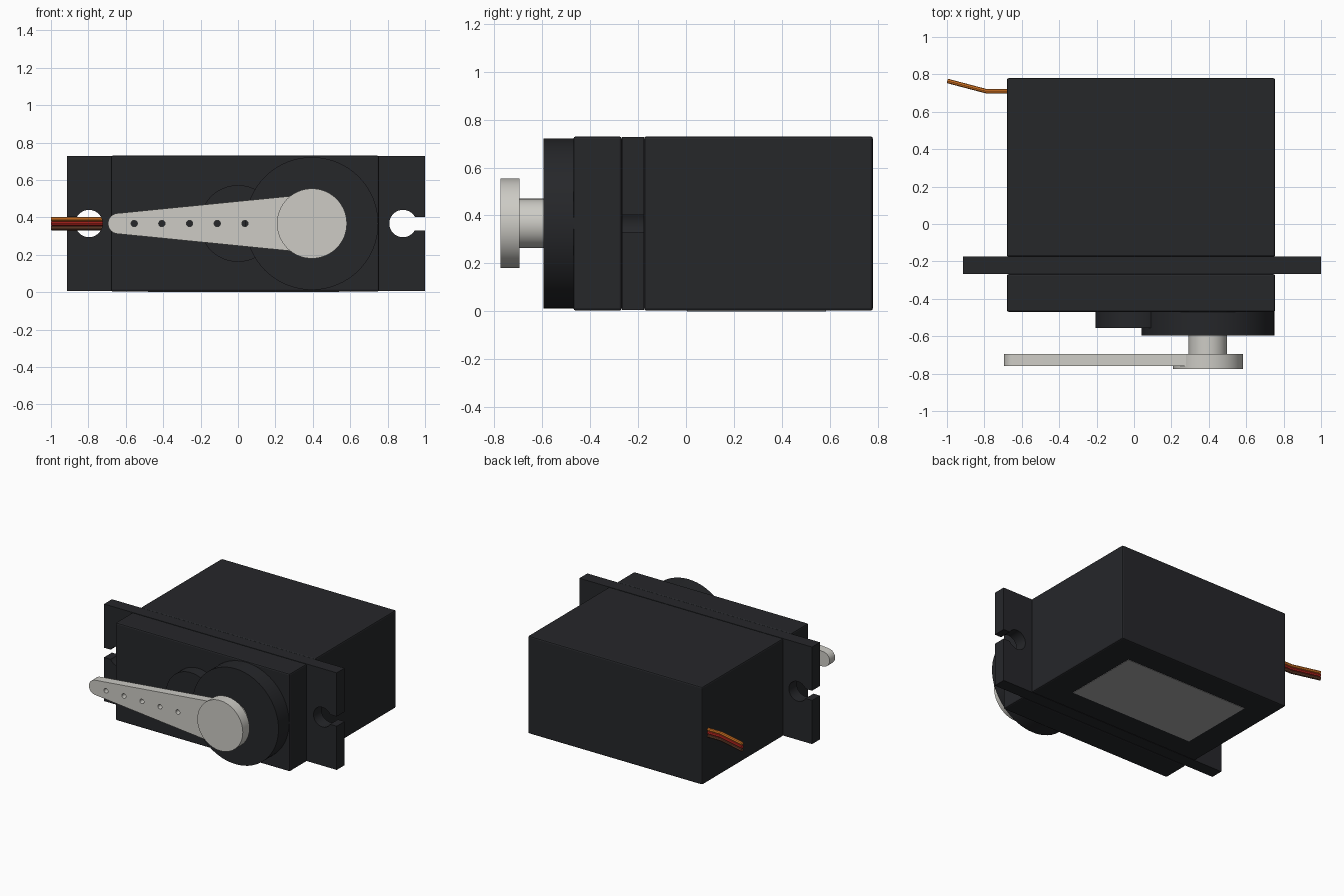
import bpy, bmesh
from math import cos, sin, radians, asin, pi

if "Cube" in bpy.data.objects:
    bpy.data.objects.remove(bpy.data.objects["Cube"])

CX, CZ = 0.0375, 0.367      # case centre line
AX = 0.395                  # output shaft axis


def material(name, rgb):
    m = bpy.data.materials.new(name)
    m.diffuse_color = (*rgb, 1)
    m.use_nodes = True
    m.node_tree.nodes["Principled BSDF"].inputs["Base Color"].default_value = m.diffuse_color
    return m


BLACK = material("black_plastic", (0.019, 0.02, 0.023))
WHITE = material("off_white_plastic", (0.61, 0.6, 0.56))
GREY = material("label_grey", (0.4, 0.4, 0.4))


def finish(ob, name, mat, smooth=True):
    ob.name = ob.data.name = name
    ob.data.materials.append(mat)
    if smooth:
        bpy.ops.object.select_all(action='DESELECT')
        ob.select_set(True)
        bpy.context.view_layer.objects.active = ob
        bpy.ops.object.shade_smooth_by_angle(angle=radians(30))
    return ob


def box(name, x, y, z, mat, bevel=0.0):
    bpy.ops.mesh.primitive_cube_add(
        size=1, location=[(a + b) / 2 for a, b in (x, y, z)])
    ob = bpy.context.object
    ob.scale = [b - a for a, b in (x, y, z)]
    bpy.ops.object.transform_apply(location=False, rotation=False, scale=True)
    if bevel:
        mod = ob.modifiers.new("edge", 'BEVEL')
        mod.width, mod.segments = bevel, 2
    return finish(ob, name, mat, False)


def disc(name, x, r, y0, y1, mat):
    bpy.ops.mesh.primitive_cylinder_add(
        vertices=64, radius=r, depth=y1 - y0,
        location=(x, (y0 + y1) / 2, CZ), rotation=(pi / 2, 0, 0))
    return finish(bpy.context.object, name, mat)


def arc(cx, r, a0, a1, n=24):
    return [(cx + r * cos(radians(a0 + (a1 - a0) * i / n)),
             r * sin(radians(a0 + (a1 - a0) * i / n))) for i in range(n + 1)]


def plate(name, outlines, x, y0, y1, mat):
    """Filled outlines (later ones become holes) in the xz plane, extruded along y."""
    cu = bpy.data.curves.new(name, 'CURVE')
    cu.dimensions, cu.fill_mode = '2D', 'BOTH'
    cu.extrude = (y1 - y0) / 2
    for pts in outlines:
        sp = cu.splines.new('POLY')
        sp.points.add(len(pts) - 1)
        for p, (u, v) in zip(sp.points, pts):
            p.co = (u, v, 0, 1)
        sp.use_cyclic_u = True
    ob = bpy.data.objects.new(name, cu)
    bpy.context.collection.objects.link(ob)
    ob.location = (x, (y0 + y1) / 2, CZ)
    ob.rotation_euler.x = pi / 2
    bpy.ops.object.select_all(action='DESELECT')
    ob.select_set(True)
    bpy.context.view_layer.objects.active = ob
    bpy.ops.object.convert(target='MESH')
    ob = bpy.context.object
    bm = bmesh.new()
    bm.from_mesh(ob.data)
    bmesh.ops.remove_doubles(bm, verts=bm.verts, dist=1e-5)
    bmesh.ops.recalc_face_normals(bm, faces=bm.faces)
    bm.to_mesh(ob.data)
    bm.free()
    return finish(ob, name, mat)


# Case halves
box("main_case", (-0.68, 0.755), (-0.175, 0.78), (0.003, 0.73), BLACK, 0.01)
box("front_case", (-0.68, 0.755), (-0.47, -0.268), (0.003, 0.73), BLACK, 0.01)

# Mounting flange with a keyhole slot open at each end
HL, HH, HOLE, R, SLOT = 0.9575, 0.361, 0.8395, 0.073, 0.036
a = math_angle = asin(SLOT / R) * 180 / pi
right = [(HL, -HH), (HL, -SLOT)] + arc(HOLE, R, -a, -360 + a, 40) + [(HL, SLOT), (HL, HH)]
left = [(-u, -v) for u, v in right]
plate("mounting_flange", [right + left], 0.0425, -0.268, -0.175, BLACK)

# Gear bosses and output shaft
disc("large_gear_boss", AX, 0.355, -0.595, -0.465, BLACK)
disc("small_gear_boss", 0.0, 0.205, -0.555, -0.465, BLACK)
disc("output_shaft", AX, 0.103, -0.70, -0.59, WHITE)

# Horn: hub and tapered arm with a row of holes
disc("horn_hub", AX, 0.187, -0.775, -0.695, WHITE)
arm = arc(-0.64, 0.055, 95, 265) + [(AX, -0.158), (AX, 0.158)]
holes = [arc(-0.555 + 0.148 * i, 0.017, 0, -345, 23) for i in range(5)]
plate("horn_arm", [arm] + holes, 0, -0.76, -0.695, WHITE)

# Label on the underside
box("bottom_label", (-0.48, 0.54), (0.005, 0.585), (0.0, 0.01), GREY)

# Three-wire lead
for i, (name, rgb) in enumerate((("orange", (0.75, 0.2, 0.02)),
                                 ("red", (0.5, 0.02, 0.015)),
                                 ("brown", (0.14, 0.05, 0.025)))):
    cu = bpy.data.curves.new("wire", 'CURVE')
    cu.dimensions, cu.bevel_depth = '3D', 0.012
    cu.bevel_resolution, cu.use_fill_caps = 2, True
    sp = cu.splines.new('POLY')
    sp.points.add(2)
    for p, (x, y) in zip(sp.points, ((-0.66, 0.71), (-0.79, 0.71), (-0.998, 0.765))):
        p.co = (x, y, CZ + 0.024 * (1 - i), 1)
    ob = bpy.data.objects.new("wire", cu)
    bpy.context.collection.objects.link(ob)
    bpy.ops.object.select_all(action='DESELECT')
    ob.select_set(True)
    bpy.context.view_layer.objects.active = ob
    bpy.ops.object.convert(target='MESH')
    finish(bpy.context.object, name + "_wire", material(name + "_insulation", rgb))
